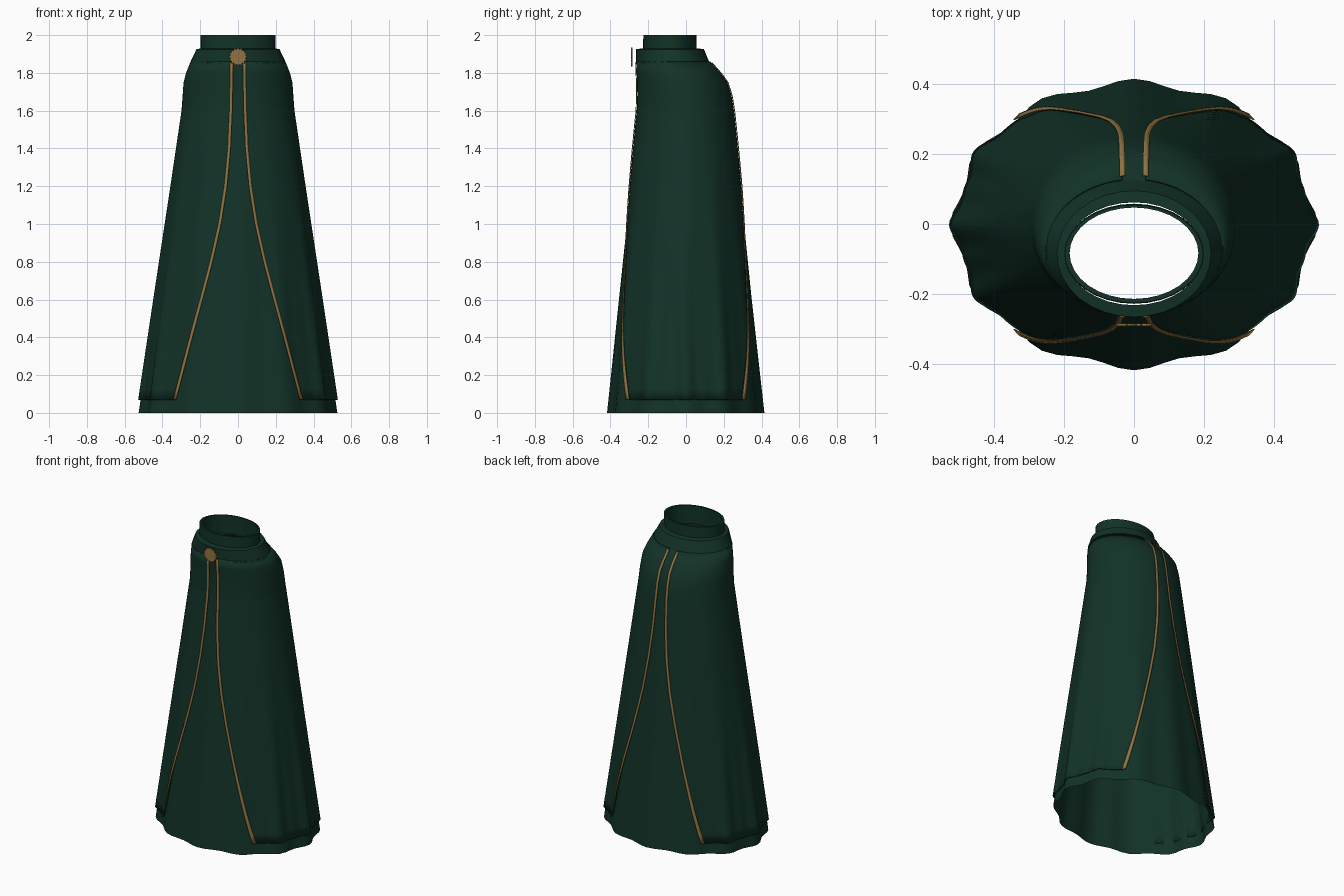
import bpy
import math

if "Cube" in bpy.data.objects:
    bpy.data.objects.remove(bpy.data.objects["Cube"])


def make_material(name, rgb):
    mat = bpy.data.materials.new(name)
    mat.use_nodes = True
    mat.diffuse_color = (*rgb, 1)
    bsdf = mat.node_tree.nodes["Principled BSDF"]
    bsdf.inputs["Base Color"].default_value = (*rgb, 1)
    bsdf.inputs["Roughness"].default_value = 0.8
    return mat


GREEN = make_material("dark green cloth", (0.006, 0.032, 0.021))
GOLD = make_material("old gold", (0.28, 0.175, 0.055))

# Body outline: height, half width, front y, back y
BODY = [(0.0, .526, -.418, .415), (0.6, .436, -.355, .348), (1.2, .345, -.292, .287),
        (1.6, .286, -.25, .243), (1.68, .28, -.247, .23), (1.75, .275, -.247, .208),
        (1.8, .262, -.25, .172), (1.86, .238, -.252, .118), (1.9, .212, -.24, .09)]
# Edge of the open cloak: height, distance from the middle
EDGE = [(0.07, .337), (0.2, .303), (0.4, .25), (0.6, .195), (0.8, .142), (1.0, .097),
        (1.2, .066), (1.4, .047), (1.6, .038), (1.86, .033)]


def lookup(table, z):
    for low, high in zip(table, table[1:]):
        if z <= high[0]:
            t = max(0, (z - low[0]) / (high[0] - low[0]))
            return [p + (q - p) * t for p, q in zip(low[1:], high[1:])]
    return table[-1][1:]


def surface(a, z, off=0.0):
    """Point on the draped cloth at angle a and height z, with twelve folds."""
    w, front, back = lookup(BODY, z)
    fade = max(0, 1 - z / 1.5)
    fold = 1 - 0.05 * fade * (1 - math.cos(12 * a)) / 2
    r = (back - front) / 2
    return ((w + off) * math.cos(a) * fold,
            (back + front) / 2 + (r + off) * math.sin(a) * fold, z)


def angle_at(x, z, off):
    """Angle in the first quarter where the cloth reaches distance x."""
    low, high = 0.0, math.pi / 2
    for _ in range(30):
        mid = (low + high) / 2
        if surface(mid, z, off)[0] > x:
            low = mid
        else:
            high = mid
    return low


def finish(name, verts, faces, mat, thickness=0, angle=40):
    mesh = bpy.data.meshes.new(name)
    mesh.from_pydata(verts, [], faces)
    mesh.materials.append(mat)
    obj = bpy.data.objects.new(name, mesh)
    bpy.context.collection.objects.link(obj)
    bpy.ops.object.select_all(action='DESELECT')
    obj.select_set(True)
    bpy.context.view_layer.objects.active = obj
    bpy.ops.object.shade_smooth_by_angle(angle=math.radians(angle))
    if thickness:
        mod = obj.modifiers.new("thickness", 'SOLIDIFY')
        mod.thickness = thickness
        mod.offset = -1
    return obj


def sheet(name, rows, mat, closed=False, flip=False, thickness=0):
    """Skin rows of points, listed bottom to top and anticlockwise."""
    n = len(rows[0])
    faces = []
    for j in range(len(rows) - 1):
        for i in range(n if closed else n - 1):
            k = (i + 1) % n
            f = (j * n + i, j * n + k, (j + 1) * n + k, (j + 1) * n + i)
            faces.append(f[::-1] if flip else f)
    return finish(name, [p for row in rows for p in row], faces, mat, thickness)


def heights(low, high, step=0.06):
    n = round((high - low) / step)
    keys = [p[0] for p in BODY if low < p[0] < high]
    zs = [low + (high - low) * i / n for i in range(n + 1)]
    return sorted(set(keys + [z for z in zs if all(abs(z - k) > .015 for k in keys)]))


def oval(z, w, front, back, n=32):
    c, r = (front + back) / 2, (back - front) / 2
    return [(w * math.cos(2 * math.pi * i / n), c + r * math.sin(2 * math.pi * i / n), z)
            for i in range(n)]


# Inner robe, open at hem and neck
SEG = 72
sheet("inner_robe", [[surface(2 * math.pi * i / SEG, z) for i in range(SEG)]
                     for z in heights(0, 1.9)], GREEN, closed=True)

# Cloak halves, gathered toward the hem
COLS = 64
for side, label in ((1, "left"), (-1, "right")):
    rows = []
    for z in heights(0.07, 1.86):
        off = 0.013
        edge = lookup(EDGE, z)[0]
        start = angle_at(edge, z, off)
        fade = max(0, 1 - z / 1.0)
        row = []
        for i in range(COLS + 1):
            a = -start + 2 * start * i / COLS
            gather = 0.008 * fade * (math.cos(24 * a) - 1) * math.cos(a)
            x, y, h = surface(a, z, off + gather * 0.7)
            row.append((side * x, y, h))
        rows.append(row)
    sheet("cloak_" + label, rows, GREEN, flip=side < 0, thickness=0.007)

    # Gold trim along the front and back edges
    for end, place in ((-1, "front"), (1, "back")):
        rows = []
        for z in heights(0.07, 1.855, 0.05):
            edge = lookup(EDGE, z)[0]
            row = []
            for x in (edge - 0.008, edge + 0.008):
                a = angle_at(x, z, 0.018)
                p = surface(end * a, z, 0.018)
                row.append((side * p[0], p[1], z))
            rows.append(row)
        sheet(f"trim_{place}_{label}", rows, GOLD, flip=side * end > 0, thickness=0.003)

# Sloping shoulder band
sheet("shoulder_band", [oval(1.845, .235, -.245, .105), oval(1.845, .258, -.264, .128),
                        oval(1.925, .22, -.266, .095), oval(1.93, .197, -.232, .062)],
      GREEN, closed=True)

# Standing neck collar
sheet("neck_collar", [oval(1.88, .2, -.228, .058), oval(2.0, .198, -.226, .055),
                      oval(2.0, .184, -.214, .047), oval(1.88, .184, -.214, .047)],
      GREEN, closed=True)

# Toothed clasp at the throat
TEETH = 16
verts = []
for y in (-.292, -.284):
    for i in range(TEETH * 2):
        a = math.pi * i / TEETH
        r = 0.05 if i % 2 == 0 else 0.04
        verts.append((r * math.cos(a), y, 1.885 + r * math.sin(a)))
n = TEETH * 2
faces = [tuple(range(n)), tuple(reversed(range(n, 2 * n)))]
faces += [(i, i + n, (i + 1) % n + n, (i + 1) % n) for i in range(n)]
finish("throat_clasp", verts, faces, GOLD, angle=20)
